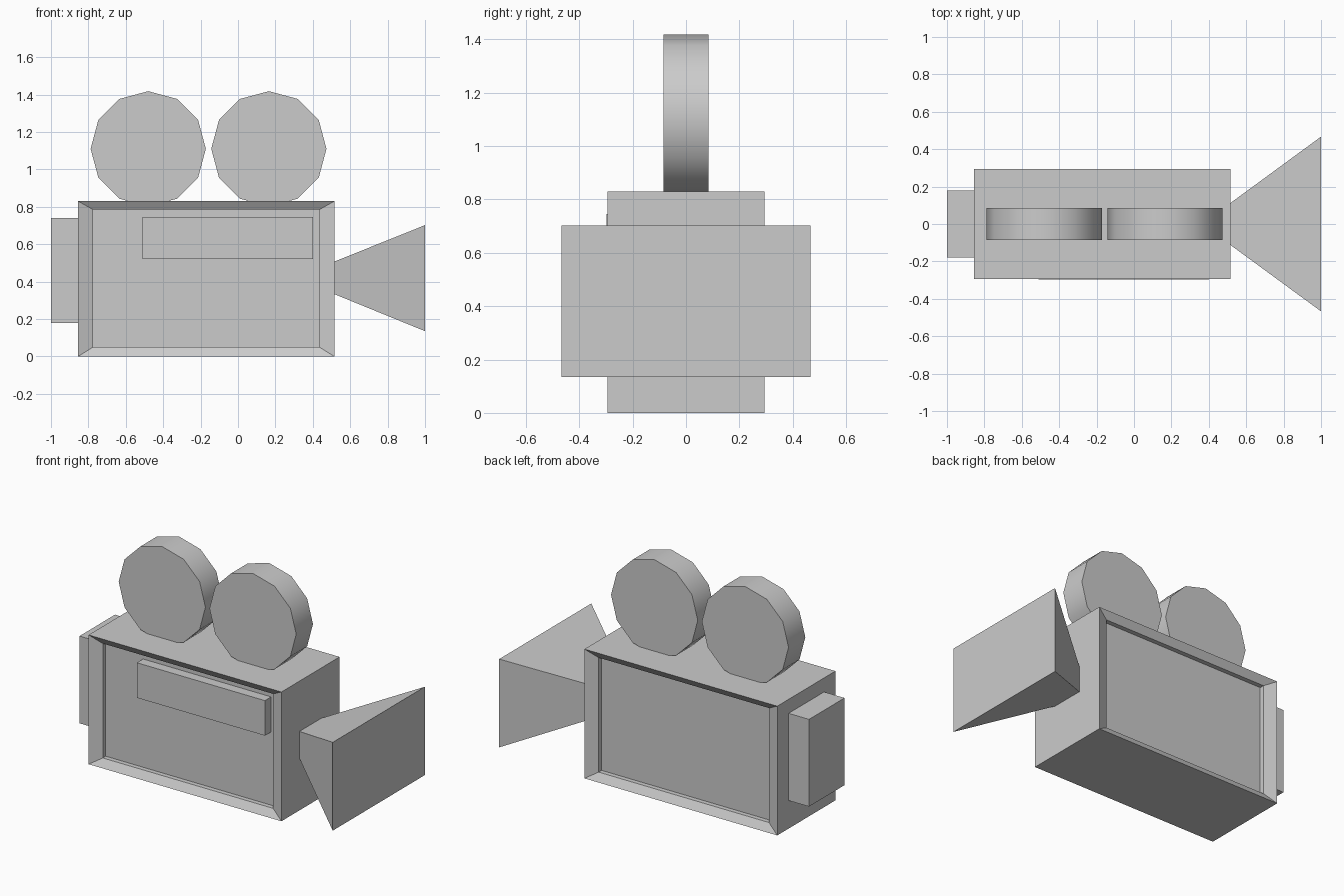
import bpy, bmesh, math
from mathutils import Vector

if "Cube" in bpy.data.objects:
    bpy.data.objects.remove(bpy.data.objects["Cube"])


def finish(bm, name):
    bmesh.ops.recalc_face_normals(bm, faces=bm.faces[:])
    mesh = bpy.data.meshes.new(name)
    bm.to_mesh(mesh)
    bm.free()
    obj = bpy.data.objects.new(name, mesh)
    bpy.context.collection.objects.link(obj)
    bpy.ops.object.select_all(action='DESELECT')
    obj.select_set(True)
    bpy.context.view_layer.objects.active = obj
    bpy.ops.object.shade_smooth_by_angle(angle=math.radians(35))
    return obj


def box_bm(x, y, z):
    bm = bmesh.new()
    bmesh.ops.create_cube(bm, size=1)
    for v in bm.verts:
        v.co = Vector([(r[0] + r[1]) / 2 + c * (r[1] - r[0])
                       for r, c in zip((x, y, z), v.co)])
    return bm


# Camera body: sloped rim, then a straight-walled recess on front and back
bm = box_bm((-0.855, 0.515), (-0.295, 0.295), (0, 0.83))
bm.normal_update()
for face in [f for f in bm.faces if abs(f.normal.y) > 0.9]:
    inward = -face.normal.copy()
    bmesh.ops.inset_region(bm, faces=[face], thickness=0.08, depth=0)
    for v in face.verts:
        v.co.x = -0.775 if v.co.x < -0.17 else 0.435
        v.co.z = 0.05 if v.co.z < 0.415 else 0.785
        v.co += inward * 0.03
    bmesh.ops.inset_region(bm, faces=[face], thickness=0, depth=0)
    for v in face.verts:
        v.co += inward * 0.03
finish(bm, "camera_body")

# Front side bar and rear viewfinder block
finish(box_bm((-0.51, 0.40), (-0.298, -0.22), (0.52, 0.745)), "side_bar")
finish(box_bm((-1.0, -0.85), (-0.18, 0.18), (0.18, 0.74)), "viewfinder")

# Lens hood: block flared towards +x
bm = box_bm((0.51, 1.0), (-0.467, 0.467), (0.135, 0.702))
for v in bm.verts:
    if v.co.x < 0.7:
        v.co.y = math.copysign(0.108, v.co.y)
        v.co.z = 0.335 if v.co.z < 0.4 else 0.505
finish(bm, "lens_hood")

# Film reels: twelve-sided discs sunk slightly into the body
for name, x in (("rear_reel", -0.48), ("front_reel", 0.165)):
    bm = bmesh.new()
    ring = [bm.verts.new((x + 0.308 * math.cos(i * math.pi / 6), -0.085,
                          1.11 + 0.308 * math.sin(i * math.pi / 6)))
            for i in range(12)]
    cap = bm.faces.new(ring)
    ext = bmesh.ops.extrude_face_region(bm, geom=[cap], use_keep_orig=True)
    for v in ext["geom"]:
        if isinstance(v, bmesh.types.BMVert):
            v.co.y = 0.085
    finish(bm, name)
